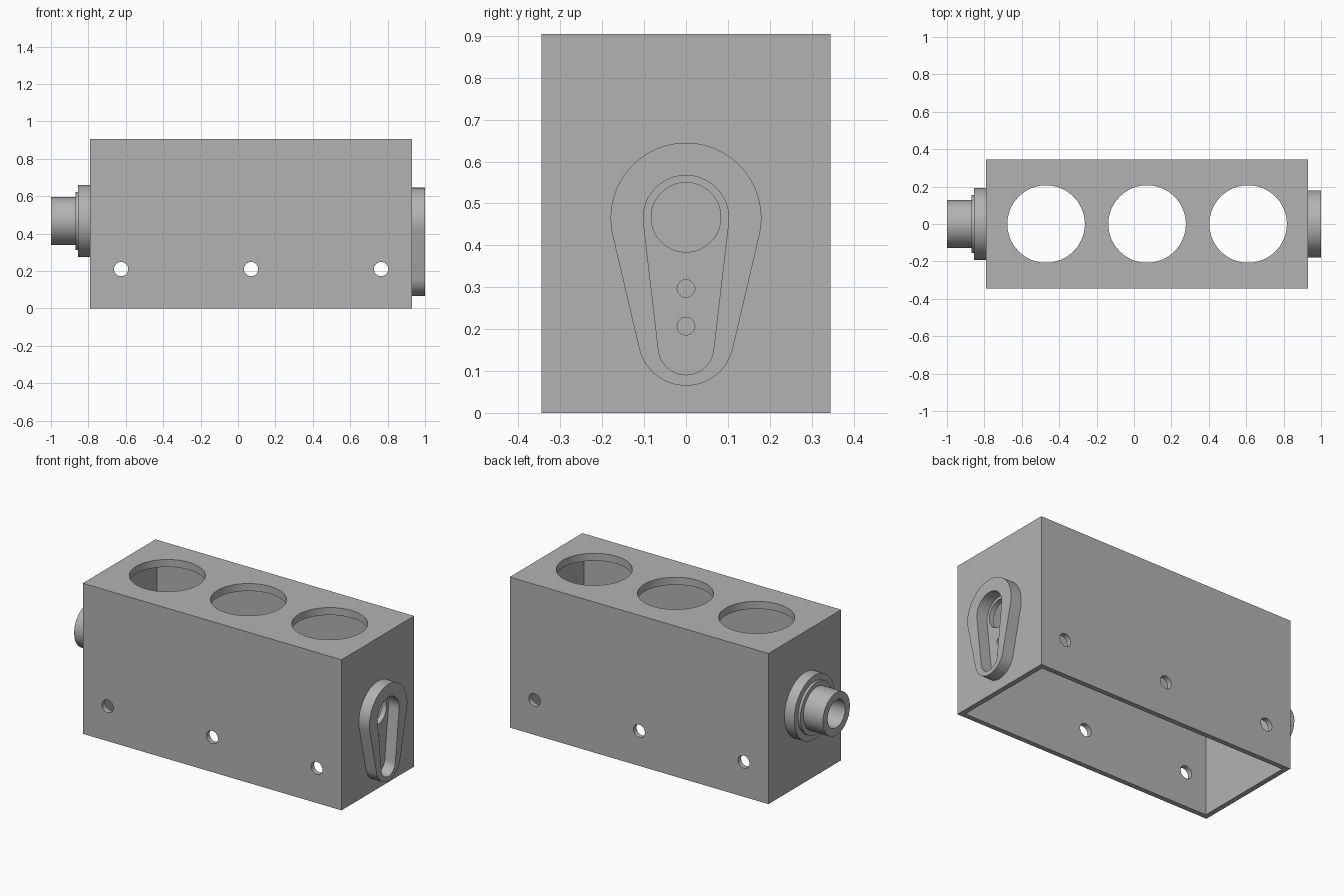
import bpy, bmesh, math
from mathutils import Matrix, Vector

if "Cube" in bpy.data.objects:
    bpy.data.objects.remove(bpy.data.objects["Cube"])

grey = bpy.data.materials.new("light_grey")
grey.diffuse_color = (0.45, 0.45, 0.45, 1)
grey.use_nodes = True
grey.node_tree.nodes["Principled BSDF"].inputs["Base Color"].default_value = grey.diffuse_color

X0, X1, Y, H = -0.79, 0.93, 0.345, 0.905   # housing extents
WALL, TOP, AXIS = 0.03, 0.045, 0.467       # wall, top plate, port height


def finish(name, bm):
    bmesh.ops.recalc_face_normals(bm, faces=bm.faces)
    me = bpy.data.meshes.new(name)
    bm.to_mesh(me)
    bm.free()
    ob = bpy.data.objects.new(name, me)
    bpy.context.collection.objects.link(ob)
    me.materials.append(grey)
    return ob


def box(name, x0, x1, y0, y1, z0, z1):
    bm = bmesh.new()
    m = Matrix.Translation(((x0 + x1) / 2, (y0 + y1) / 2, (z0 + z1) / 2))
    m = m @ Matrix.Diagonal((x1 - x0, y1 - y0, z1 - z0, 1))
    bmesh.ops.create_cube(bm, size=1, matrix=m)
    return finish(name, bm)


def cylinder(name, centre, radius, length, axis):
    bm = bmesh.new()
    m = Matrix.Translation(centre) @ Vector((0, 0, 1)).rotation_difference(Vector(axis)).to_matrix().to_4x4()
    bmesh.ops.create_cone(bm, cap_ends=True, segments=96, radius1=radius,
                          radius2=radius, depth=length, matrix=m)
    return finish(name, bm)


def teardrop(name, z_top, r_top, z_low, r_low, x0, x1):
    # two arcs joined by their common tangents, extruded along x
    a = math.asin((r_top - r_low) / (z_top - z_low))
    pts, n = [], 48
    for zc, r, s, e in ((z_top, r_top, -a, math.pi + a), (z_low, r_low, math.pi + a, 2 * math.pi - a)):
        for i in range(n + 1):
            t = s + (e - s) * i / n
            pts.append((x0, r * math.cos(t), zc + r * math.sin(t)))
    bm = bmesh.new()
    face = bm.faces.new([bm.verts.new(p) for p in pts])
    ext = bmesh.ops.extrude_face_region(bm, geom=[face], use_keep_orig=True)
    bmesh.ops.translate(bm, vec=(x1 - x0, 0, 0),
                        verts=[g for g in ext["geom"] if isinstance(g, bmesh.types.BMVert)])
    return finish(name, bm)


def cut(ob, cutters):
    for c in cutters:
        mod = ob.modifiers.new("cut", 'BOOLEAN')
        mod.operation, mod.solver, mod.object = 'DIFFERENCE', 'EXACT', c
    bpy.context.view_layer.update()
    ev = ob.evaluated_get(bpy.context.evaluated_depsgraph_get())
    me = bpy.data.meshes.new_from_object(ev)
    ob.modifiers.clear()
    ob.data = me
    for c in cutters:
        bpy.data.objects.remove(c)


# Open-bottomed housing with round top openings, side holes and end ports
housing = box("housing", X0, X1, -Y, Y, 0, H)
cutters = [box("cavity", X0 + WALL, X1 - WALL, -Y + WALL, Y - WALL, -0.1, H - TOP)]
for i in (-1, 0, 1):
    cutters.append(cylinder("top_hole", (0.07 + 0.54 * i, 0, H), 0.207, 0.2, (0, 0, 1)))
    cutters.append(cylinder("side_hole", (0.07 + 0.695 * i, 0, 0.21), 0.038, 1, (0, 1, 0)))
for z, r in ((AXIS, 0.083), (0.297, 0.021), (0.207, 0.021)):
    cutters.append(cylinder("port_hole", (X1, 0, z), r, 0.2, (1, 0, 0)))
cut(housing, cutters)

# Raised teardrop rim on the right end
rim = teardrop("teardrop_rim", 0.465, 0.18, 0.18, 0.115, X1, 1.0)
cut(rim, [teardrop("rim_opening", 0.465, 0.102, 0.157, 0.066, X1 - 0.05, 1.05)])

# Stepped pipe connector on the left end, a turned profile (x, radius)
profile = [(X0, 0), (X0, 0.083), (-1.0, 0.083), (-1.0, 0.128), (-0.87, 0.128), (-0.87, 0.156),
           (-0.855, 0.156), (-0.855, 0.193), (X0, 0.193)]
bm = bmesh.new()
vs = [bm.verts.new((x, 0, AXIS + r)) for x, r in profile]
es = [bm.edges.new(p) for p in zip(vs, vs[1:])]
bmesh.ops.spin(bm, geom=vs + es, cent=(0, 0, AXIS), axis=(1, 0, 0), angle=2 * math.pi,
               steps=96, use_duplicate=False)
bmesh.ops.remove_doubles(bm, verts=bm.verts, dist=0.0001)
connector = finish("pipe_connector", bm)

# Smooth round walls, sharp edges kept
for ob in (housing, rim, connector):
    bpy.ops.object.select_all(action='DESELECT')
    ob.select_set(True)
    bpy.context.view_layer.objects.active = ob
    bpy.ops.object.shade_smooth_by_angle(angle=math.radians(30))
